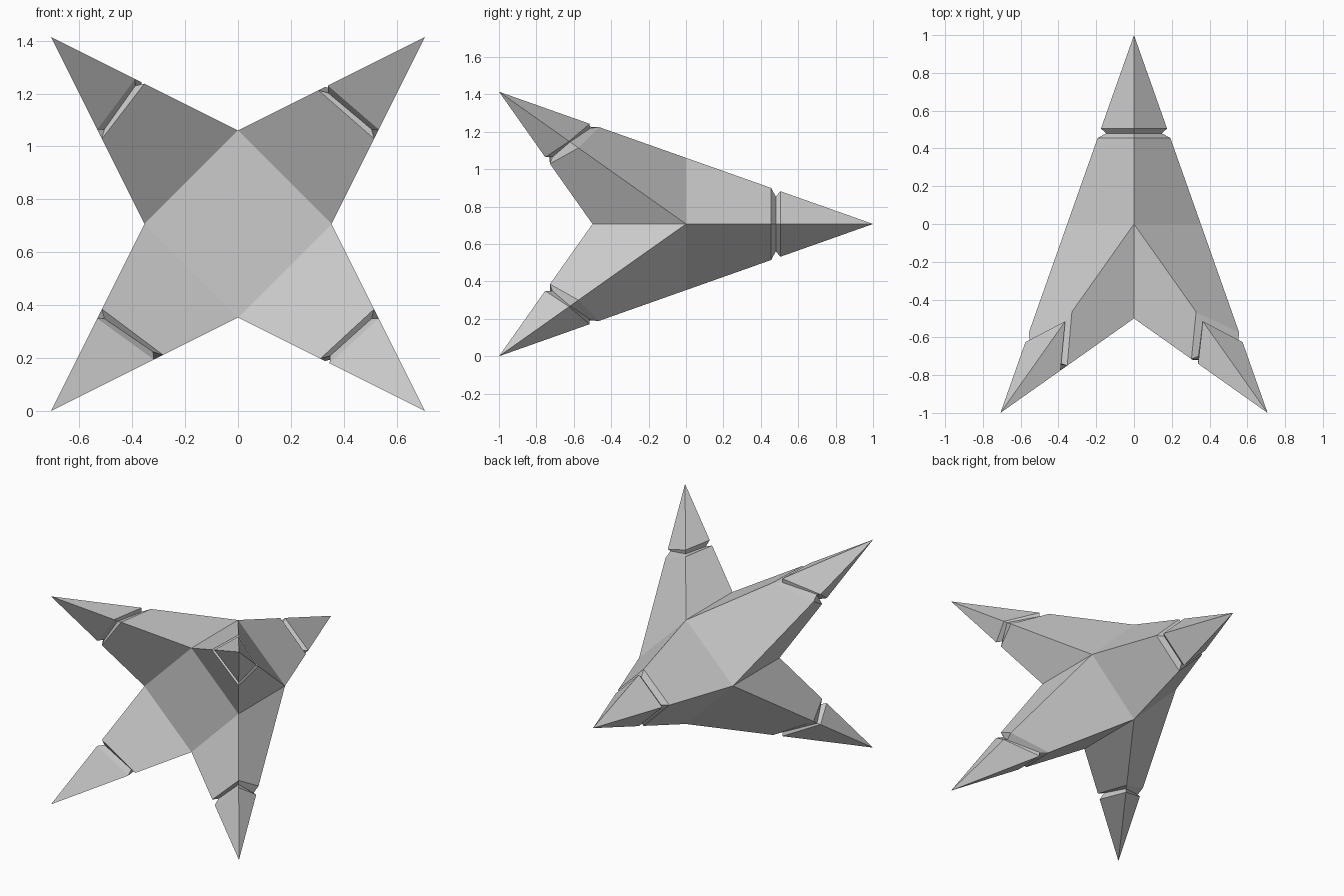
import bpy, bmesh
from mathutils import Vector

if "Cube" in bpy.data.objects:
    bpy.data.objects.remove(bpy.data.objects["Cube"])

R, MID = 0.3536, 0.7071   # half diagonal of the core block, height of its centre
bm = bmesh.new()


def loft(a, b):
    for i in range(4):
        j = (i + 1) % 4
        bm.faces.new((a[i], a[j], b[j], b[i]))


def spike(base, tip, starts, width=0.05, dip=0.8):
    """Four-sided spike with a V groove; starts = groove position along each edge."""
    tip = Vector(tip)
    base = [Vector(p) for p in base]
    centre = sum(base, Vector()) / 4

    def ring(offset, scale):
        out = []
        for p, s in zip(base, starts):
            t = s + offset
            axis = centre.lerp(tip, t)
            out.append(bm.verts.new(axis + (p.lerp(tip, t) - axis) * scale))
        return out

    rings = [[bm.verts.new(p) for p in base],
             ring(0, 1), ring(width / 2, dip), ring(width, 1)]
    for a, b in zip(rings, rings[1:]):
        loft(a, b)
    end = bm.verts.new(tip)
    for i in range(4):
        bm.faces.new((rings[-1][i], rings[-1][(i + 1) % 4], end))


# Diamond-shaped front face of the core block
def diamond(y):
    return [(0, y, MID + R), (R, y, MID), (0, y, MID - R), (-R, y, MID)]


bm.faces.new([bm.verts.new(p) for p in diamond(-0.5)])

# Rear spike
spike(diamond(0), (0, 1, MID), [0.455] * 4)

# Four forward-swept corner spikes, each with a slightly tilted groove
inner_front = {(1, 1): 0.43, (-1, 1): 0.50, (-1, -1): 0.40, (1, -1): 0.44}
for (sx, sz), t in inner_front.items():
    base = [(0, -0.5, MID + sz * R), (sx * R, -0.5, MID),
            (sx * R, 0, MID), (0, 0, MID + sz * R)]
    spike(base, (sx * 2 * R, -1, MID + sz * 2 * R), [t, 0.455, 0.575, 0.465])

# Weld everything into one closed shell
bmesh.ops.remove_doubles(bm, verts=bm.verts[:], dist=1e-4)
bmesh.ops.recalc_face_normals(bm, faces=bm.faces[:])
mesh = bpy.data.meshes.new("spiked_star")
bm.to_mesh(mesh)
bm.free()
bpy.context.collection.objects.link(bpy.data.objects.new("spiked_star", mesh))
